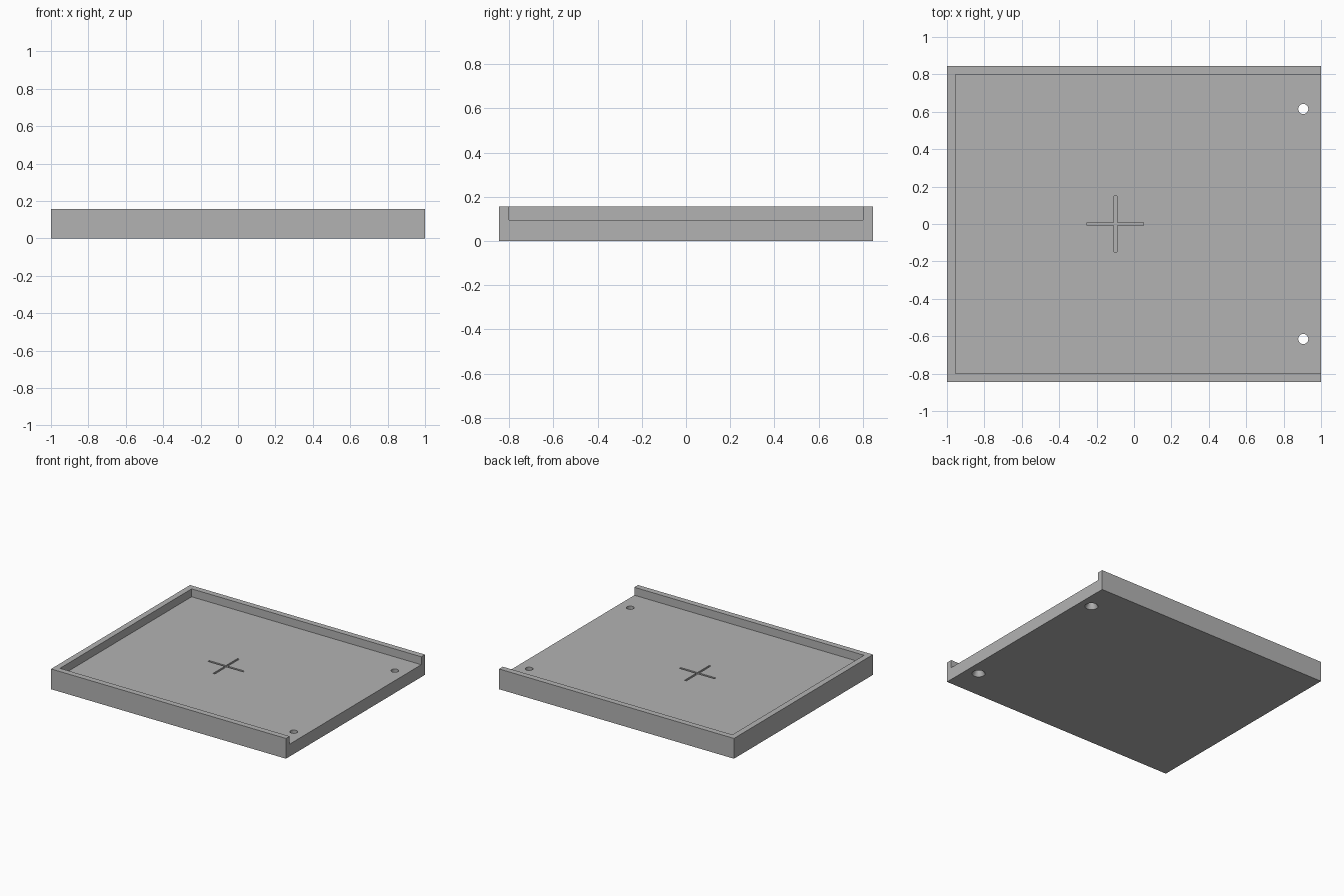
import bpy

cube = bpy.data.objects.get("Cube")
if cube:
    bpy.data.objects.remove(cube, do_unlink=True)

WIDTH, DEPTH, HEIGHT = 2.0, 1.69, 0.156
RIM, FLOOR = 0.045, 0.095

# Single flat grey
grey = bpy.data.materials.new("plain grey")
grey.use_nodes = True
colour = (0.45, 0.45, 0.45, 1)
grey.diffuse_color = colour
grey.node_tree.nodes["Principled BSDF"].inputs["Base Color"].default_value = colour


def box(name, low, high):
    """Axis-aligned block between two corners."""
    centre = [(a + b) / 2 for a, b in zip(low, high)]
    bpy.ops.mesh.primitive_cube_add(size=1, location=centre)
    obj = bpy.context.object
    obj.name = name
    obj.scale = [b - a for a, b in zip(low, high)]
    bpy.ops.object.transform_apply(location=True, rotation=False, scale=True)
    return obj


def cone(name, x, y, bottom, top, r_bottom, r_top):
    """Upright round cutter, straight or tapered."""
    bpy.ops.mesh.primitive_cone_add(vertices=32, radius1=r_bottom, radius2=r_top,
                                    depth=top - bottom,
                                    location=(x, y, (bottom + top) / 2))
    obj = bpy.context.object
    obj.name = name
    return obj


def cut(target, cutter):
    """Subtract the cutter and discard it."""
    mod = target.modifiers.new(cutter.name, 'BOOLEAN')
    mod.operation = 'DIFFERENCE'
    mod.solver = 'EXACT'
    mod.object = cutter
    bpy.context.view_layer.objects.active = target
    bpy.ops.object.modifier_apply(modifier=mod.name)
    bpy.data.objects.remove(cutter, do_unlink=True)


# Solid tray block
tray = box("tray", (-WIDTH / 2, -DEPTH / 2, 0), (WIDTH / 2, DEPTH / 2, HEIGHT))
tray.data.materials.append(grey)

# Shallow pocket, open at one end
inner = DEPTH / 2 - RIM
cut(tray, box("pocket", (-WIDTH / 2 + RIM, -inner, FLOOR), (WIDTH, inner, 1)))

# Engraved cross on the floor
CROSS_X, ARM, HALF, GROOVE = -0.1, 0.15, 0.008, 0.01
for half_x, half_y in ((ARM, HALF), (HALF, ARM)):
    cut(tray, box("groove", (CROSS_X - half_x, -half_y, FLOOR - GROOVE),
                  (CROSS_X + half_x, half_y, FLOOR + 0.05)))

# Two screw holes, countersunk from below
for side in (-1, 1):
    y = side * 0.615
    cut(tray, cone("hole", 0.905, y, -0.1, 0.2, 0.027, 0.027))
    cut(tray, cone("countersink", 0.905, y, -0.01, 0.035, 0.052, 0.0265))

# Smooth hole walls, crisp edges elsewhere
bpy.ops.object.select_all(action='DESELECT')
tray.select_set(True)
bpy.context.view_layer.objects.active = tray
bpy.ops.object.shade_smooth_by_angle()
